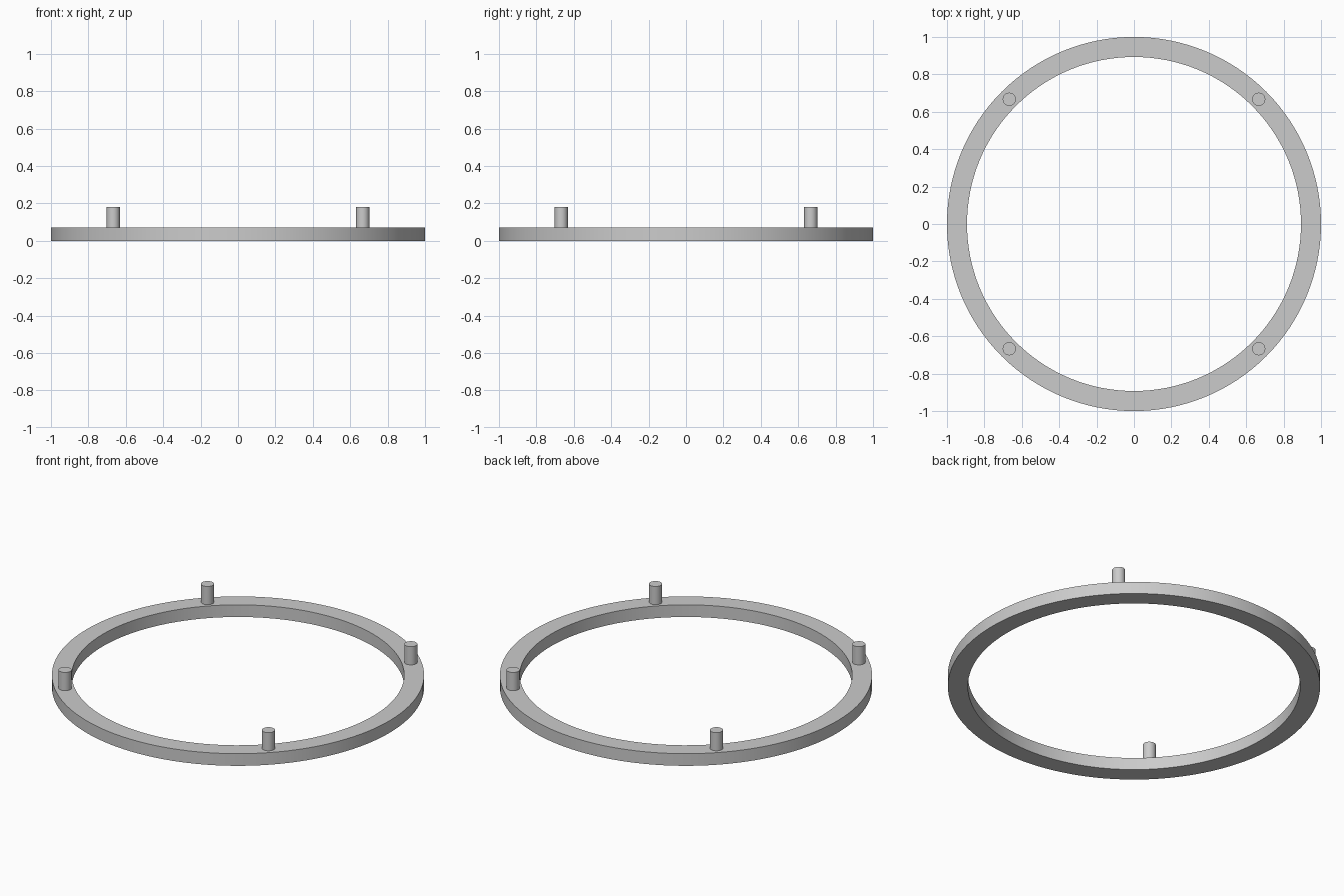
import bpy
import bmesh
from math import cos, sin, pi

cube = bpy.data.objects.get("Cube")
if cube:
    bpy.data.objects.remove(cube, do_unlink=True)

OUTER, INNER, HEIGHT = 1.0, 0.893, 0.072
PEG_RADIUS, PEG_TOP, PEG_OFFSET = 0.035, 0.18, 0.667

grey = bpy.data.materials.new("plain grey")
grey.use_nodes = True
colour = (0.6, 0.6, 0.6, 1)
grey.diffuse_color = colour
grey.node_tree.nodes["Principled BSDF"].inputs["Base Color"].default_value = colour


def lathe(name, profile, sides, location=(0, 0, 0), closed=False):
    """Spin an (r, z) profile round z; open profiles are capped at both ends."""
    bm = bmesh.new()
    rings = [[bm.verts.new((r * cos(2 * pi * i / sides), r * sin(2 * pi * i / sides), z))
              for i in range(sides)] for r, z in profile]
    pairs = list(zip(rings, rings[1:]))
    if closed:
        pairs.append((rings[-1], rings[0]))
    else:
        bm.faces.new(rings[0])
        bm.faces.new(rings[-1])
    for a, b in pairs:
        for i in range(sides):
            j = (i + 1) % sides
            bm.faces.new((a[i], a[j], b[j], b[i]))
    bmesh.ops.recalc_face_normals(bm, faces=bm.faces)
    mesh = bpy.data.meshes.new(name)
    bm.to_mesh(mesh)
    bm.free()
    mesh.materials.append(grey)
    obj = bpy.data.objects.new(name, mesh)
    obj.location = location
    bpy.context.collection.objects.link(obj)
    bpy.ops.object.select_all(action='DESELECT')
    obj.select_set(True)
    bpy.context.view_layer.objects.active = obj
    bpy.ops.object.shade_smooth_by_angle()
    return obj


# Flat ring with a square section
lathe("ring", [(INNER, 0), (OUTER, 0), (OUTER, HEIGHT), (INNER, HEIGHT)], 128, closed=True)

# Four upright pegs on the diagonals, standing on the ring
for side, sx in (("left", 1), ("right", -1)):
    for end, sy in (("front", -1), ("back", 1)):
        lathe(f"{end}_{side}_peg", [(PEG_RADIUS, HEIGHT), (PEG_RADIUS, PEG_TOP)], 32,
              (sx * PEG_OFFSET, sy * PEG_OFFSET, 0))
